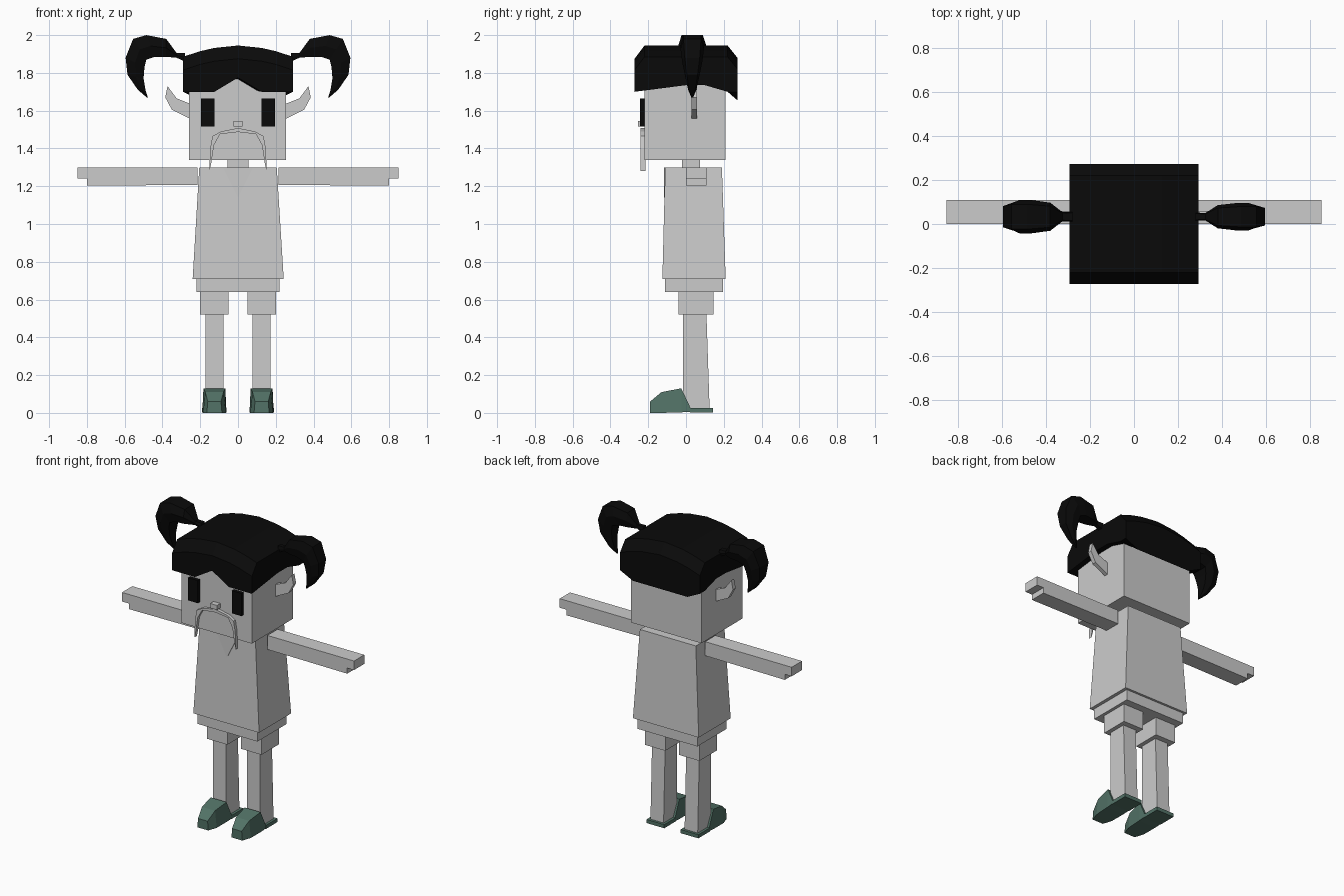
import bpy

default_cube = bpy.data.objects.get("Cube")
if default_cube:
    bpy.data.objects.remove(default_cube, do_unlink=True)

import bmesh


def material(name, color):
    mat = bpy.data.materials.new(name)
    mat.use_nodes = True
    mat.diffuse_color = (*color, 1)
    shader = next(n for n in mat.node_tree.nodes if n.type == "BSDF_PRINCIPLED")
    shader.inputs["Base Color"].default_value = (*color, 1)
    return mat


GREY = material("light_grey", (0.6, 0.6, 0.6))
BLACK = material("hair_black", (0.003, 0.003, 0.003))
GREEN = material("shoe_green", (0.085, 0.17, 0.135))


def loft(name, sections, mat):
    """Skin matching closed sections and cap both ends."""
    bm = bmesh.new()
    rings = [[bm.verts.new(p) for p in section] for section in sections]
    count = len(rings[0])
    for a, b in zip(rings, rings[1:]):
        for i in range(count):
            j = (i + 1) % count
            bm.faces.new((a[i], a[j], b[j], b[i]))
    bm.faces.new(rings[0])
    bm.faces.new(rings[-1])
    bmesh.ops.recalc_face_normals(bm, faces=bm.faces)
    mesh = bpy.data.meshes.new(name)
    bm.to_mesh(mesh)
    bm.free()
    mesh.materials.append(mat)
    obj = bpy.data.objects.new(name, mesh)
    bpy.context.collection.objects.link(obj)
    return obj


def rect(x, y, z):
    return [(x[0], y[0], z), (x[1], y[0], z), (x[1], y[1], z), (x[0], y[1], z)]


def box(name, x, y, z, mat, top_x=None, top_y=None):
    return loft(name, [rect(x, y, z[0]), rect(top_x or x, top_y or y, z[1])], mat)


def plate(name, outline, y, mat):
    """Extrude an x-z outline between two depths."""
    return loft(name, [[(px, d, pz) for px, pz in outline] for d in y], mat)


# Head, neck and nose
box("head", (-0.26, 0.255), (-0.22, 0.21), (1.34, 1.82), GREY)
box("neck", (-0.055, 0.055), (-0.02, 0.075), (1.29, 1.35), GREY)
box("nose", (-0.025, 0.025), (-0.255, -0.21), (1.515, 1.545), GREY)

# Robe, neckline and lower hem
box("robe", (-0.24, 0.242), (-0.125, 0.21), (0.71, 1.3), GREY,
    (-0.205, 0.205), (-0.11, 0.19))
plate("neckline", [(-0.08, 1.299), (0, 1.14), (0.08, 1.299)], (-0.117, -0.1), GREY)
box("hem", (-0.22, 0.22), (-0.11, 0.195), (0.64, 0.72), GREY)


# Hair cap: cross-sections running from side to side
def hair_section(x, front, back, top):
    profile = [(-0.272, front), (-0.272, top - 0.07), (-0.22, top), (0.22, top),
               (0.272, top - 0.065), (0.272, back), (0.22, 1.7), (0.1, 1.735),
               (0, 1.735)]
    return [(x, y, z) for y, z in profile]


half = [(0.292, 1.7, 1.7, 1.885), (0.2, 1.7, 1.655, 1.915),
        (0.125, 1.7, 1.655, 1.932)]
stations = [(-x, *rest) for x, *rest in half]
stations += [(0, 1.775, 1.655, 1.945)] + half[::-1]
loft("hair_cap", [hair_section(*s) for s in stations], BLACK)

# Pigtail: outer edge, inner edge and relative thickness at each step
PIGTAIL = [
    (0.28, 1.905, 0.28, 1.86, 0.3), (0.325, 1.905, 0.325, 1.88, 0.28),
    (0.38, 1.98, 0.38, 1.885, 0.85), (0.485, 2, 0.44, 1.885, 1),
    (0.555, 1.98, 0.485, 1.87, 1), (0.595, 1.88, 0.495, 1.83, 0.85),
    (0.585, 1.79, 0.5, 1.77, 0.6), (0.53, 1.71, 0.49, 1.71, 0.35),
    (0.483, 1.67, 0.477, 1.67, 0.08),
]


def pigtail_section(side, width, ox, oz, ix, iz, thick):
    w = width * thick
    ring = [(0, -0.75), (0.5, -1), (1, -0.75), (1, 0.75), (0.5, 1), (0, 0.75)]
    return [(side * (ox + (ix - ox) * t), 0.033 + w * k, oz + (iz - oz) * t)
            for t, k in ring]


# Paired parts
for word, side in (("left", 1), ("right", -1)):

    def span(a, b):
        return sorted((side * a, side * b))

    def flip(points):
        return [(side * x, z) for x, z in points]

    width = 0.062 if side > 0 else 0.075
    loft(word + "_pigtail", [pigtail_section(side, width, *s) for s in PIGTAIL], BLACK)
    box(word + "_eye", span(0.125, 0.195), (-0.243, -0.21), (1.515, 1.665), BLACK)

    # Pointed ear
    ear = [(0.25, 1.635), (0.325, 1.665), (0.373, 1.73), (0.385, 1.67),
           (0.35, 1.605), (0.25, 1.555)]
    plate(word + "_ear", flip(ear), (0.03, 0.058), GREY)

    # Drooping moustache half
    moustache = [(0, 1.508), (0.09, 1.49), (0.135, 1.465), (0.147, 1.4),
                 (0.152, 1.28), (0.142, 1.32), (0.127, 1.418),
                 (0.095, 1.476), (0, 1.487)]
    plate(word + "_moustache", flip(moustache), (-0.24, -0.215), GREY)

    # Arm with the fingers reaching past the palm
    arm = [(0.215, 1.3), (0.85, 1.3), (0.85, 1.24), (0.8, 1.24),
           (0.8, 1.203), (0.215, 1.207)]
    plate(word + "_arm", flip(arm), (0, 0.108), GREY)

    # Trouser cuff and leg
    box(word + "_cuff", span(0.05, 0.2), (-0.04, 0.145), (0.52, 0.65), GREY)
    box(word + "_leg", span(0.077, 0.173), (-0.015, 0.125), (0.02, 0.53), GREY,
        None, (-0.015, 0.108))

    # Shoe toe and heel plate
    box(word + "_heel", span(0.06, 0.19), (0.02, 0.142), (0.003, 0.027), GREEN)
    toe = []
    for y, low, high, base, top in ((-0.19, 0.04, 0.035, 0, 0.06),
                                    (-0.13, 0.06, 0.048, 0, 0.11),
                                    (-0.025, 0.064, 0.058, 0.003, 0.13),
                                    (0.026, 0.064, 0.062, 0.006, 0.022)):
        mid = side * 0.125
        toe.append([(mid - low, y, base), (mid + low, y, base),
                    (mid + high, y, top), (mid - high, y, top)])
    loft(word + "_shoe", toe, GREEN)
